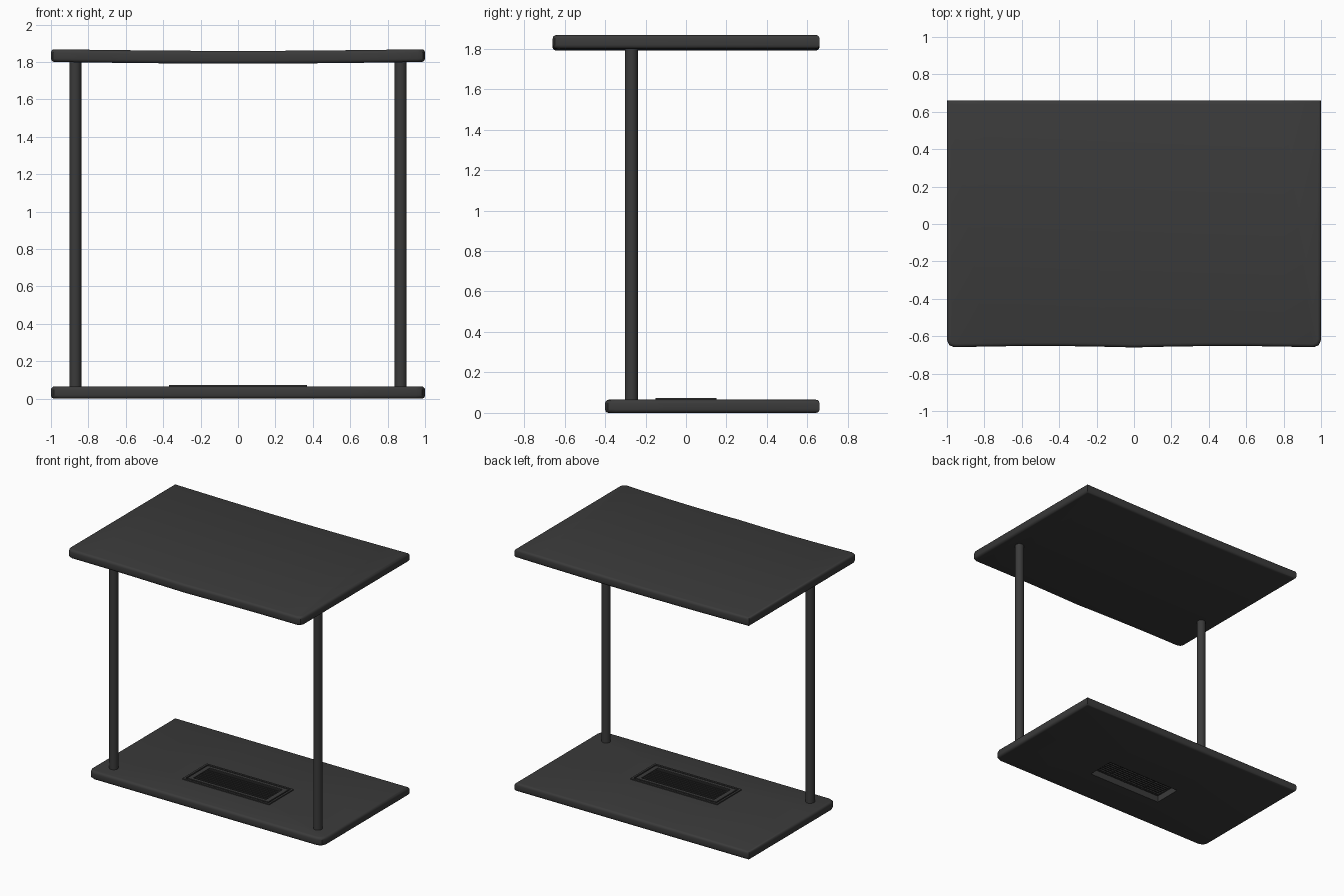
import bpy
import bmesh
import math
from mathutils import Vector

default = bpy.data.objects.get("Cube")
if default:
    bpy.data.objects.remove(default, do_unlink=True)


def material(name, value):
    mat = bpy.data.materials.new(name)
    mat.use_nodes = True
    colour = (value, value, value, 1)
    mat.diffuse_color = colour
    mat.node_tree.nodes["Principled BSDF"].inputs["Base Color"].default_value = colour
    return mat


charcoal = material("charcoal", 0.043)


def finish(bm, name, smooth=True):
    bmesh.ops.recalc_face_normals(bm, faces=bm.faces)
    mesh = bpy.data.meshes.new(name)
    bm.to_mesh(mesh)
    bm.free()
    mesh.materials.append(charcoal)
    obj = bpy.data.objects.new(name, mesh)
    bpy.context.collection.objects.link(obj)
    if smooth:
        bpy.ops.object.select_all(action="DESELECT")
        obj.select_set(True)
        bpy.context.view_layer.objects.active = obj
        bpy.ops.object.shade_smooth_by_angle(angle=math.radians(40))
    return obj


def cut(bm, axis, value):
    normal = Vector((0, 0, 0))
    normal[axis] = 1
    bmesh.ops.bisect_plane(bm, geom=bm.verts[:] + bm.edges[:] + bm.faces[:],
                           plane_co=normal * value, plane_no=normal)


def slab(front, back, bottom, top, corner):
    """Board with clipped front corners and rounded rims."""
    bm = bmesh.new()
    outline = [(1, back), (-1, back), (-1, front + corner),
               (-1 + corner * 0.3, front + corner * 0.3), (-1 + corner, front),
               (1 - corner, front), (1 - corner * 0.3, front + corner * 0.3),
               (1, front + corner)]
    face = bm.faces.new([bm.verts.new((x, y, bottom)) for x, y in outline])
    lifted = bmesh.ops.extrude_face_region(bm, geom=[face])["geom"]
    for v in lifted:
        if isinstance(v, bmesh.types.BMVert):
            v.co.z = top
    rims = [e for e in bm.edges if e.verts[0].co.z == e.verts[1].co.z]
    bmesh.ops.bevel(bm, geom=rims, offset=0.018, segments=3, profile=0.5,
                    affect="EDGES")
    return bm


def box(bm, x0, x1, y0, y1, z0, z1):
    verts = bmesh.ops.create_cube(bm, size=1)["verts"]
    for v in verts:
        v.co = Vector((x1 if v.co.x > 0 else x0, y1 if v.co.y > 0 else y0,
                       z1 if v.co.z > 0 else z0))


# Roof board, sagging slightly in the middle
bm = slab(-0.66, 0.66, 1.80, 1.868, 0.04)
for step in range(-4, 5):
    cut(bm, 0, step * 0.2)
for v in bm.verts:
    wave = math.cos(v.co.x * math.pi / 2)
    v.co.z -= 0.009 * wave
    if v.co.y < -0.6:
        v.co.y += 0.008 * math.sin(abs(v.co.x) * math.pi)
finish(bm, "roof_board")

# Base board with a rectangular vent opening
HX, HY = 0.32, 0.11
bm = slab(-0.4, 0.66, 0, 0.065, 0.05)
for side in (-1, 1):
    cut(bm, 0, side * HX)
    cut(bm, 1, side * HY)
inside = []
for f in bm.faces:
    c = f.calc_center_median()
    if abs(c.x) < HX and abs(c.y) < HY:
        inside.append(f)
bmesh.ops.delete(bm, geom=inside, context="FACES")
bmesh.ops.bridge_loops(bm, edges=[e for e in bm.edges if e.is_boundary])
finish(bm, "base_board")

# Two posts
for name, x in (("left_post", 0.87), ("right_post", -0.87)):
    bm = bmesh.new()
    bmesh.ops.create_cone(bm, cap_ends=True, segments=24, radius1=0.032,
                          radius2=0.032, depth=1.77)
    bmesh.ops.translate(bm, verts=bm.verts, vec=(x, -0.27, 0.925))
    finish(bm, name)


# Vent frame: a low outer border and a raised inner border
def border(name, ox, oy, ix, iy, z0, z1):
    bm = bmesh.new()
    for s in (-1, 1):
        ya, yb = sorted((s * iy, s * oy))
        box(bm, -ox, ox, ya, yb, z0, z1)
        xa, xb = sorted((s * ix, s * ox))
        box(bm, xa, xb, -iy, iy, z0, z1)
    finish(bm, name, smooth=False)


border("vent_outer_border", 0.37, 0.15, 0.355, 0.135, 0.06, 0.073)
border("vent_inner_border", 0.345, 0.125, 0.31, 0.10, 0.05, 0.073)

# Vent slats and cross bars
bm = bmesh.new()
COUNT = 9
for i in range(COUNT):
    y = (i - (COUNT - 1) / 2) * 0.023
    box(bm, -HX, HX, y - 0.005, y + 0.005, 0.05, 0.066)
for x in (-0.16, 0, 0.16):
    box(bm, x - 0.004, x + 0.004, -HY, HY, 0.048, 0.06)
finish(bm, "vent_slats", smooth=False)
